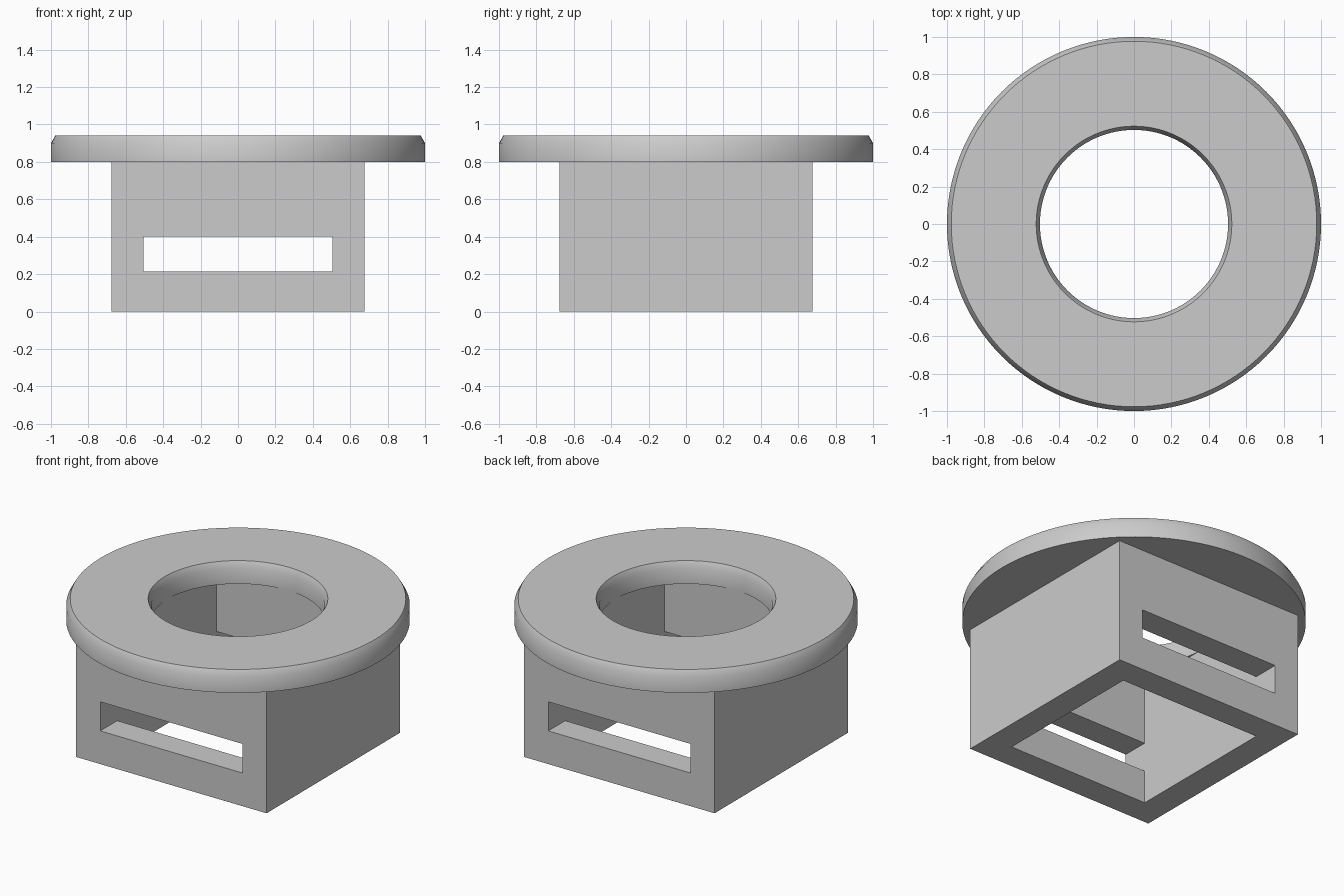
import bpy
import bmesh
import math

if "Cube" in bpy.data.objects:
    bpy.data.objects.remove(bpy.data.objects["Cube"], do_unlink=True)

# Key dimensions
OUTER = 0.677         # half width of the square housing
INNER = 0.505         # half width of the cavity and of the slot
DECK = 0.8            # underside of the flange
TOP = 0.94
CHAMFER_Z = 0.9
SLOT = (0.213, 0.4)   # slot bottom and top

grey = bpy.data.materials.new("plain_grey")
grey.use_nodes = True
colour = (0.6, 0.6, 0.6, 1)
grey.diffuse_color = colour
grey.node_tree.nodes["Principled BSDF"].inputs["Base Color"].default_value = colour


def add_object(name, bm):
    bmesh.ops.recalc_face_normals(bm, faces=bm.faces)
    mesh = bpy.data.meshes.new(name)
    bm.to_mesh(mesh)
    bm.free()
    mesh.materials.append(grey)
    obj = bpy.data.objects.new(name, mesh)
    bpy.context.collection.objects.link(obj)
    return obj


def add_box(name, half_x, half_y, z0, z1):
    bm = bmesh.new()
    bmesh.ops.create_cube(bm, size=2)
    for v in bm.verts:
        v.co.x *= half_x
        v.co.y *= half_y
        v.co.z = z1 if v.co.z > 0 else z0
    return add_object(name, bm)


def select_only(obj):
    bpy.ops.object.select_all(action='DESELECT')
    obj.select_set(True)
    bpy.context.view_layer.objects.active = obj


def cut(obj, cutter):
    cutter.hide_render = True
    mod = obj.modifiers.new(cutter.name, 'BOOLEAN')
    mod.operation = 'DIFFERENCE'
    mod.solver = 'EXACT'
    mod.object = cutter
    select_only(obj)
    bpy.ops.object.modifier_apply(modifier=mod.name)
    bpy.data.objects.remove(cutter, do_unlink=True)


# Square housing, open through the middle, with a slot from front to back
housing = add_box("housing", OUTER, OUTER, 0, DECK)
cut(housing, add_box("cavity_cutter", INNER, INNER, -0.1, DECK + 0.1))
cut(housing, add_box("slot_cutter", INNER, 1, *SLOT))

# Round flange with chamfered outer and inner rims, turned from a profile
profile = [(0.503, DECK), (1, DECK), (1, CHAMFER_Z), (0.977, TOP),
           (0.523, TOP), (0.503, CHAMFER_Z)]
bm = bmesh.new()
verts = [bm.verts.new((r, 0, z)) for r, z in profile]
edges = [bm.edges.new((a, b)) for a, b in zip(verts, verts[1:] + verts[:1])]
bmesh.ops.spin(bm, geom=verts + edges, cent=(0, 0, 0), axis=(0, 0, 1),
               angle=math.tau, steps=128)
bmesh.ops.remove_doubles(bm, verts=bm.verts, dist=0.0001)
flange = add_object("flange", bm)
select_only(flange)
bpy.ops.object.shade_smooth_by_angle(angle=math.radians(35))
